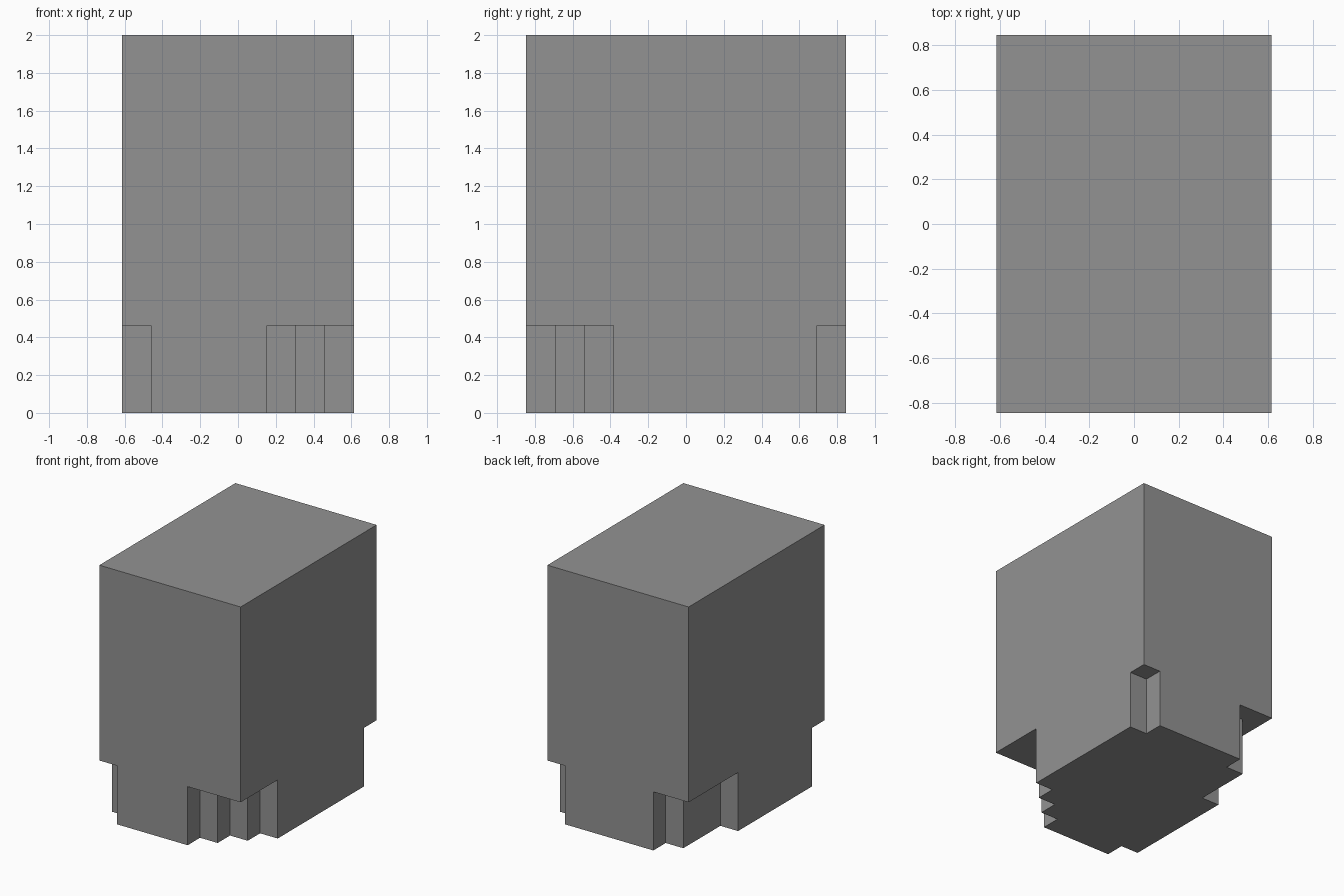
import bpy
import bmesh

# Remove the default cube only
cube = bpy.data.objects.get("Cube")
if cube:
    bpy.data.objects.remove(cube, do_unlink=True)

# The block is laid out on a unit grid: width, depth, height, notch height
W, D, H, N = 8, 11, 13, 3
UNIT = 2 / H

grey = bpy.data.materials.new("plain grey")
grey.use_nodes = True
colour = (0.29, 0.29, 0.29, 1)
grey.diffuse_color = colour
grey.node_tree.nodes["Principled BSDF"].inputs["Base Color"].default_value = colour

# Each corner of the box with the stepped path that cuts it away, anticlockwise
corners = [
    ((0, 0), [(0, 1), (1, 1), (1, 0)]),
    ((W, 0), [(5, 0), (5, 1), (6, 1), (6, 2), (7, 2), (7, 3), (W, 3)]),
    ((W, D), [(W, 10), (7, 10), (7, D)]),
    ((0, D), [(2, D), (2, 10), (1, 10), (1, 7), (0, 7)]),
]

bm = bmesh.new()
verts = {}


def vert(point, z):
    """Return the shared vertex at a grid point and height."""
    key = (*point, z)
    if key not in verts:
        x, y = point
        verts[key] = bm.verts.new(((x - W / 2) * UNIT, (y - D / 2) * UNIT, z * UNIT))
    return verts[key]


def face(*points):
    bm.faces.new([vert(p, z) for p, z in points])


for i, (corner, path) in enumerate(corners):
    # Step walls and the overhang above the notch
    for a, b in zip(path, path[1:]):
        face((a, 0), (b, 0), (b, N), (a, N))
    face(*[(p, N) for p in path], (corner, N))

    # Outer wall running to the next corner
    after, next_path = corners[(i + 1) % len(corners)]
    end, start = path[-1], next_path[0]
    face((corner, N), (end, N), (end, 0), (start, 0), (start, N),
         (after, N), (after, H), (corner, H))

# Flat top and stepped underside
face(*[(corner, H) for corner, _ in corners])
outline = [p for _, path in corners for p in path]
face(*[(p, 0) for p in reversed(outline)])

bmesh.ops.recalc_face_normals(bm, faces=bm.faces[:])
mesh = bpy.data.meshes.new("notched_block")
bm.to_mesh(mesh)
bm.free()
mesh.materials.append(grey)
block = bpy.data.objects.new("notched_block", mesh)
bpy.context.scene.collection.objects.link(block)
